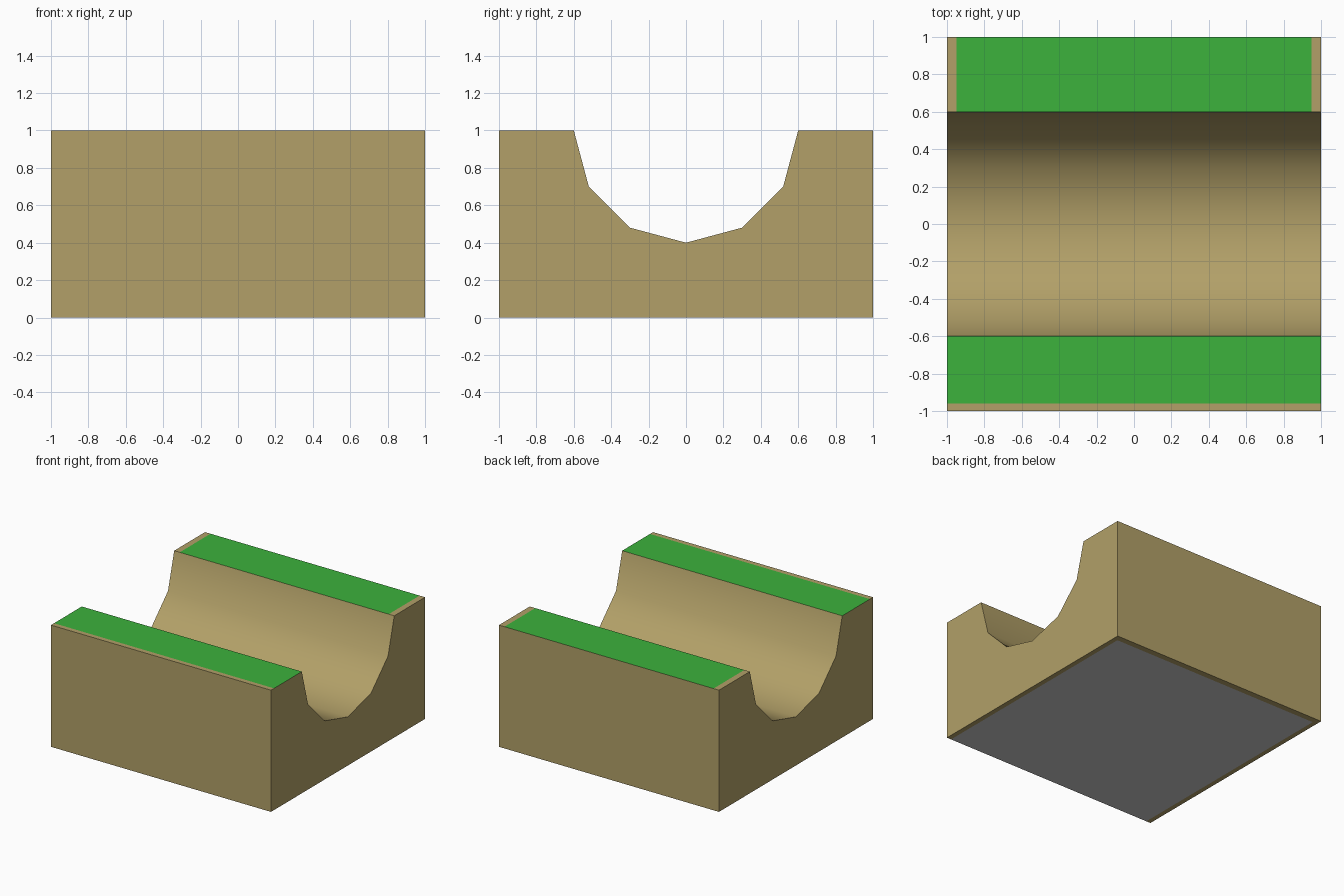
import bpy, bmesh, math
from mathutils import Vector

if "Cube" in bpy.data.objects:
    bpy.data.objects.remove(bpy.data.objects["Cube"])


def srgb(*c):
    return [((v / 255 + 0.055) / 1.055) ** 2.4 for v in c] + [1.0]


def material(name, colour):
    m = bpy.data.materials.new(name)
    m.diffuse_color = colour
    m.use_nodes = True
    m.node_tree.nodes["Principled BSDF"].inputs["Base Color"].default_value = m.diffuse_color
    return m


# Cross-section in y-z: block with a half-round trough in the top
R = 0.6
trough = [(R * math.cos(math.radians(a)), 1 - R * math.sin(math.radians(a)))
          for a in range(0, 181, 30)]
profile = [(-1, 0), (1, 0), (1, 1)] + trough + [(-1, 1)]

bm = bmesh.new()
end = bm.faces.new([bm.verts.new((-1, y, z)) for y, z in profile])
ext = bmesh.ops.extrude_face_region(bm, geom=[end], use_keep_orig=True)
bmesh.ops.translate(bm, vec=(2, 0, 0),
                    verts=[v for v in ext["geom"] if isinstance(v, bmesh.types.BMVert)])
bmesh.ops.recalc_face_normals(bm, faces=bm.faces[:])


def panel(centre_y, z, cuts, index):
    """Cut border strips off one level face and colour what is left inside."""
    def level(f):
        c = f.calc_center_median()
        return abs(f.normal.z) > 0.99 and abs(c.z - z) < 1e-4 and abs(c.y - centre_y) < 0.5
    for axis, pos in cuts:
        faces = [f for f in bm.faces if level(f)]
        geom = set(faces)
        for f in faces:
            geom.update(f.edges, f.verts)
        co, no = Vector(), Vector()
        co[axis], no[axis] = pos, 1
        bmesh.ops.bisect_plane(bm, geom=list(geom), plane_co=co, plane_no=no, dist=1e-5)
    for f in bm.faces:
        if level(f):
            c = f.calc_center_median()
            if all(abs(c[a]) < abs(p) or c[a] * p < 0 for a, p in cuts):
                f.material_index = index


# Green strips on the two rims, grey panel underneath
panel(0.8, 1, [(0, -0.95), (0, 0.95)], 1)
panel(-0.8, 1, [(1, -0.96)], 1)
panel(0, 0, [(0, -0.96), (0, 0.96), (1, 0.95)], 2)

mesh = bpy.data.meshes.new("trough_block")
bm.to_mesh(mesh)
bm.free()
block = bpy.data.objects.new("trough_block", mesh)
bpy.context.collection.objects.link(block)
for m in (material("earth tan", srgb(178, 160, 104)),
          material("grass green", srgb(60, 178, 60)),
          material("base grey", srgb(200, 200, 200))):
    mesh.materials.append(m)

# Smooth trough, sharp outer edges
bpy.context.view_layer.objects.active = block
block.select_set(True)
bpy.ops.object.shade_smooth_by_angle(angle=math.radians(40))
